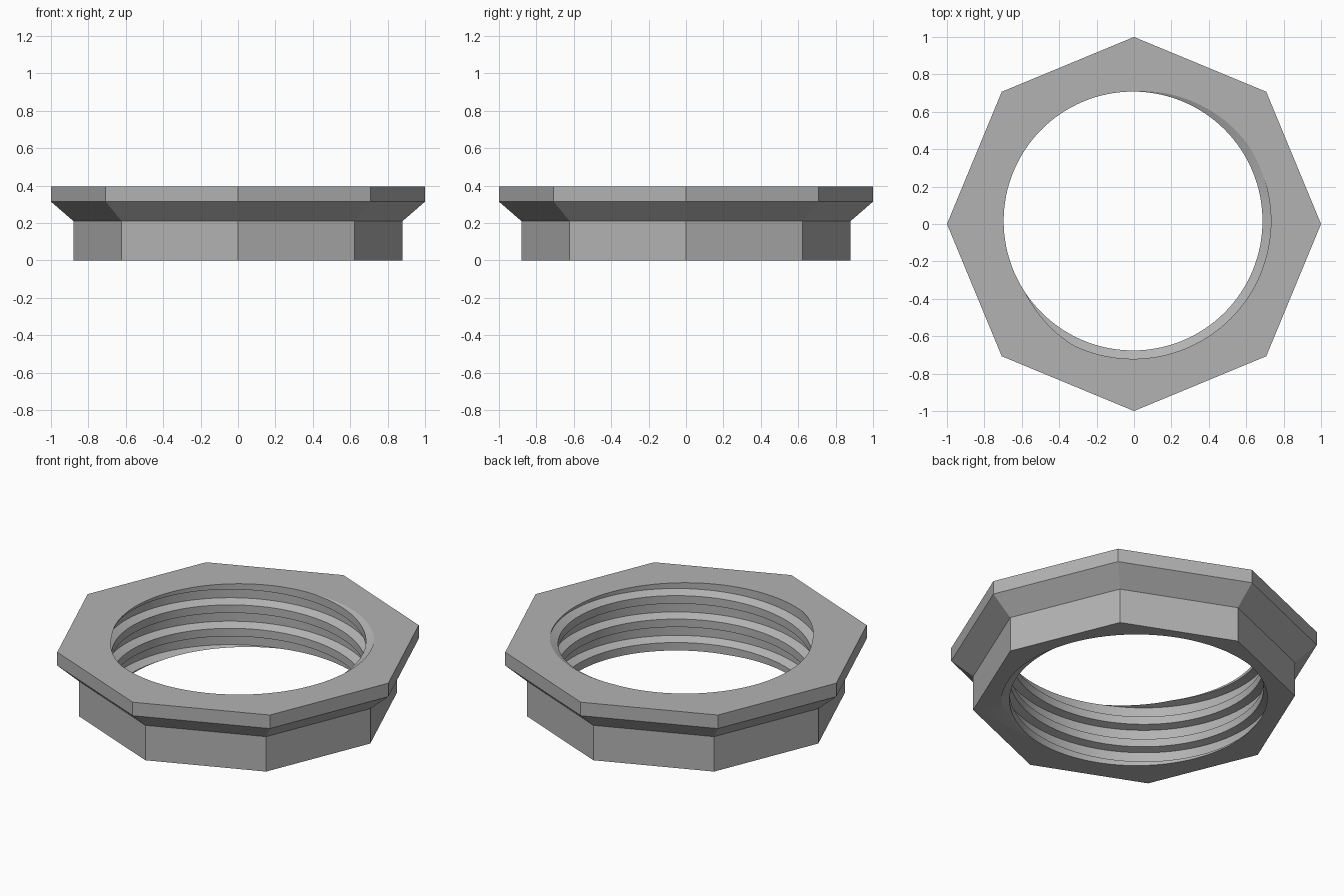
import bpy
import bmesh
from math import cos, sin, tau, radians

cube = bpy.data.objects.get("Cube")
if cube:
    bpy.data.objects.remove(cube, do_unlink=True)

HEIGHT = 0.395
SIDES, COLUMNS = 8, 128
HOLE_X, HOLE_Y = -0.005, 0.016
CREST, ROOT = 0.692, 0.737
# Heights of one thread turn, going down: flank, crest, underside, root
FLANK, LAND, UNDER, GROOVE = 0.022, 0.048, 0.012, 0.059
PITCH = FLANK + LAND + UNDER + GROOVE
STEPS = (0, FLANK, FLANK + LAND, FLANK + LAND + UNDER)


def thread_start(angle):
    return HEIGHT + PITCH * (angle - radians(35)) / tau


def thread_radius(drop):
    """Hole radius at a distance below the thread start."""
    drop %= PITCH
    if drop < STEPS[1]:
        return ROOT + (CREST - ROOT) * drop / FLANK
    if drop < STEPS[2]:
        return CREST
    if drop < STEPS[3]:
        return CREST + (ROOT - CREST) * (drop - STEPS[2]) / UNDER
    return ROOT


bm = bmesh.new()

# Octagonal outside: body, sloped shoulder and flange
rings = []
for radius, z in ((0.88, 0), (0.88, 0.21), (1, 0.314), (1, HEIGHT)):
    rings.append([bm.verts.new((radius * cos(tau * i / SIDES),
                                radius * sin(tau * i / SIDES), z))
                  for i in range(SIDES)])
for low, high in zip(rings, rings[1:]):
    for i in range(SIDES):
        n = (i + 1) % SIDES
        bm.faces.new((low[i], low[n], high[n], high[i]))

# Threaded hole: helical strips clipped at the top and bottom planes
columns = []
for c in range(COLUMNS + 1):
    angle = tau * c / COLUMNS
    start = thread_start(angle)
    column = []
    for turn in range(-2, 6):
        for step in STEPS:
            z = min(max(start - turn * PITCH - step, 0), HEIGHT)
            r = thread_radius(start - z)
            column.append(bm.verts.new((HOLE_X + r * cos(angle),
                                        HOLE_Y + r * sin(angle), z)))
    columns.append(column)
for a, b in zip(columns, columns[1:]):
    for j in range(len(a) - 1):
        bm.faces.new((a[j], a[j + 1], b[j + 1], b[j]))

# Flat top and bottom faces, one piece per side
span = COLUMNS // SIDES
for ring, end in ((rings[0], -1), (rings[-1], 0)):
    for i in range(SIDES):
        inner = [columns[c][end] for c in range(i * span, (i + 1) * span + 1)]
        bm.faces.new([ring[i], ring[(i + 1) % SIDES]] + inner[::-1])

bmesh.ops.remove_doubles(bm, verts=bm.verts[:], dist=0.00002)
bmesh.ops.recalc_face_normals(bm, faces=bm.faces[:])
mesh = bpy.data.meshes.new("threaded_ring_nut")
bm.to_mesh(mesh)
bm.free()

nut = bpy.data.objects.new("threaded_ring_nut", mesh)
bpy.context.collection.objects.link(nut)

# Plain grey material
grey = bpy.data.materials.new("plain_grey")
grey.use_nodes = True
colour = (0.45, 0.45, 0.45, 1)
grey.diffuse_color = colour
grey.node_tree.nodes["Principled BSDF"].inputs["Base Color"].default_value = colour
mesh.materials.append(grey)

bpy.ops.object.select_all(action="DESELECT")
nut.select_set(True)
bpy.context.view_layer.objects.active = nut
bpy.ops.object.shade_smooth_by_angle(angle=radians(25))
